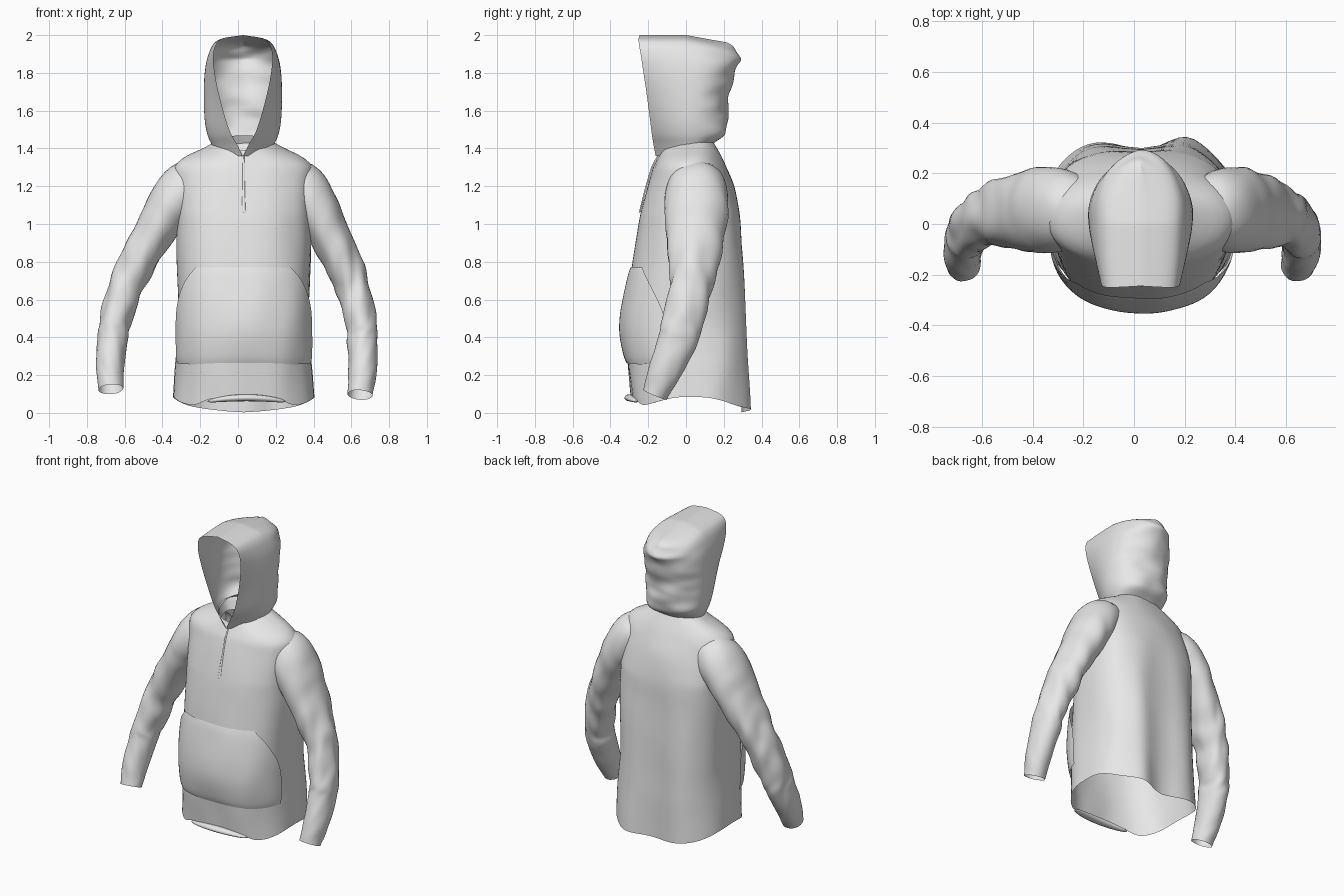
import bpy
import bmesh
import math
from mathutils import Vector, noise

if "Cube" in bpy.data.objects:
    bpy.data.objects.remove(bpy.data.objects["Cube"])

CX = 0.03  # the garment hangs slightly off centre

fabric = bpy.data.materials.new("light grey fabric")
fabric.diffuse_color = (0.8, 0.8, 0.8, 1)
fabric.use_nodes = True
fabric.node_tree.nodes["Principled BSDF"].inputs["Base Color"].default_value = fabric.diffuse_color


def sample(table, k):
    """Smooth interpolation of table rows, keyed by their first column."""
    n = len(table)
    k = min(max(k, table[0][0]), table[-1][0])
    i = 0
    while i < n - 2 and k > table[i + 1][0]:
        i += 1
    a, b = table[i], table[i + 1]
    p, q = table[max(i - 1, 0)], table[min(i + 2, n - 1)]
    h = b[0] - a[0]
    t = (k - a[0]) / h
    out = []
    for c in range(1, len(a)):
        m0 = (b[c] - p[c]) / (b[0] - p[0]) * h
        m1 = (q[c] - a[c]) / (q[0] - a[0]) * h
        out.append((2*t**3 - 3*t*t + 1) * a[c] + (t**3 - 2*t*t + t) * m0
                   + (3*t*t - 2*t**3) * b[c] + (t**3 - t*t) * m1)
    return out


def grid(name, rows, closed=False):
    """Skin rows of points into one smooth cloth surface."""
    bm = bmesh.new()
    vs = [[bm.verts.new(p) for p in r] for r in rows]
    n = len(rows[0])
    for lo, hi in zip(vs, vs[1:]):
        for j in range(n if closed else n - 1):
            k = (j + 1) % n
            bm.faces.new((lo[j], lo[k], hi[k], hi[j])).smooth = True
    bmesh.ops.remove_doubles(bm, verts=bm.verts, dist=0.0004)
    me = bpy.data.meshes.new(name)
    bm.to_mesh(me)
    bm.free()
    me.materials.append(fabric)
    ob = bpy.data.objects.new(name, me)
    bpy.context.collection.objects.link(ob)


def spaced(a, b, n):
    return [a + (b - a) * i / (n - 1) for i in range(n)]


def spow(v, e):
    return math.copysign(abs(v) ** e, v)


# Torso: height, half width, front y, back y
BODY = [(0.00, .375, -.29, .325), (.25, .36, -.31, .322), (.45, .345, -.325, .315),
        (.70, .35, -.295, .307), (.90, .355, -.265, .295), (1.05, .355, -.24, .285),
        (1.20, .365, -.205, .255), (1.30, .365, -.175, .215), (1.355, .31, -.155, .18),
        (1.395, .22, -.14, .15), (1.43, .15, -.13, .13)]
# Hem height by angle from the front
HEM = [(0, .085), (22, .075), (42, .042), (90, .085), (140, .035), (180, .003)]


def body(a, z, off=0.0):
    """Point on the torso; angle a is 0 at the front and 90 degrees at +x."""
    w, yf, yb = sample(BODY, z)
    s, c = math.sin(a), math.cos(a)
    e = 2 / 2.5 if c > 0 else 2 / 2.9
    if z > 1.05:  # shoulders are rounder than the waist
        e += (1 - e) * .8 * min(1, (z - 1.05) / .2)
    x = w * spow(s, e)
    y = .02 - (.02 - yf) * spow(c, e) if c > 0 else .02 - (yb - .02) * spow(c, e)
    if c < 0:  # draped folds down the back
        low = max(0, 1 - z / 1.2) * min(1, -c * 2)
        y += low * (.03 * math.exp(-((x - .18) / .08) ** 2)
                    + .01 * math.exp(-((x + .2) / .09) ** 2)
                    - .03 * math.exp(-(x / .1) ** 2))
    off += .006 * noise.noise(Vector((x * 7, y * 7, z * 3)))
    if z < .3:
        d = abs(math.degrees(math.atan2(s, c)))
        h = sample(HEM, d)[0]
        z = h + z * (.3 - h) / .3
    elif z > 1.3:
        z -= .03 * c * (z - 1.3) / .1  # neckline dips at the front
    return (CX + x + off * s, y - off * c, z)


angles = [2 * math.pi * j / 72 for j in range(72)]
grid("torso", [[body(a, z) for a in angles] for z in spaced(0, 1.43, 70)], True)

# Front pocket: height, half angle in degrees
POCKET = [(.25, 74), (.45, 75), (.53, 72), (.61, 65), (.70, 53), (.77, 40)]
rows = []
for z in spaced(.25, .77, 26):
    amax = math.radians(sample(POCKET, z)[0])
    puff = math.sin(math.pi * (z - .25) / .52) ** .7 if .25 < z < .77 else 0
    rows.append([body(t * amax, z, .006 + .022 * puff) for t in spaced(-1, 1, 40)])
grid("front_pocket", rows)

# Zip placket
grid("zip_placket", [[body(t, z, .003 + .008 * (t == 0)) for t in (-.012, 0, .012)]
                     for z in spaced(1.06, 1.39, 16)])

# Rolled fold at the front hem
rows = []
for t in spaced(-1, 1, 24):
    r = math.sqrt(max(0, 1 - t * t)) + .02
    rows.append([(.045 + .21 * t, -.298 + .04 * t * t - .028 * r * math.cos(b),
                  .08 - .02 * t * t - .018 * r * math.sin(b))
                 for b in [2 * math.pi * j / 12 for j in range(12)]])
grid("hem_fold", rows, True)

# Sleeves: step, centre x y z, radius across, radius in depth
SLEEVE = [(-1, .17, .045, 1.25, .09, .10), (0, .29, .055, 1.20, .138, .155),
          (1, .375, .055, 1.10, .13, .17),
          (2, .445, .052, .98, .112, .16), (3, .53, .042, .82, .1, .132),
          (4, .60, .025, .66, .092, .114), (5, .65, -.02, .48, .083, .108),
          (6, .662, -.05, .38, .08, .102), (7, .668, -.11, .24, .075, .088),
          (8, .66, -.165, .11, .066, .066)]


def sleeve(name, s):
    rows = []
    for k in spaced(-1, 8, 66):
        x, y, z, ra, rb = sample(SLEEVE, k)
        lo, hi = sample(SLEEVE, k - .1), sample(SLEEVE, k + .1)
        d = (Vector(hi[:3]) - Vector(lo[:3])).normalized()
        v = d.cross(Vector((0, 0, 1) if d.x > .9 else (1, 0, 0))).normalized()
        u = v.cross(d).normalized()
        if u.x < 0:
            u = -u
        if v.y > 0:
            v = -v
        shift = CX * min(1, 1 - k / 5.5)
        row = []
        for a in angles[::2]:
            b = a * s
            c, sn = math.cos(b), math.sin(b)
            # creases gather around the elbow
            amp = .004 + .014 * math.exp(-((k - 3.8) / 1.5) ** 2)
            f = amp * noise.noise(Vector((c * 1.2 + 5 * s, sn * 1.2, k * 1.6 + c)))
            p = Vector((x, y, z)) + u * c * (ra + f) + v * sn * (rb + f)
            row.append((s * p.x + shift, p.y, p.z - .015 * s * max(0, k) / 8))
        rows.append(row)
    grid(name, rows, True)


sleeve("right_sleeve", 1)
sleeve("left_sleeve", -1)

# Hood: height, half width, half opening, front y, back y
HOOD = [(1.36, .14, .002, -.16, .11), (1.42, .165, .03, -.172, .14),
        (1.47, .187, .06, -.18, .205), (1.55, .202, .09, -.19, .212),
        (1.70, .207, .13, -.21, .235), (1.82, .2, .152, -.228, .268),
        (1.90, .182, .155, -.24, .285), (1.96, .15, .135, -.25, .275),
        (1.985, .10, .09, -.25, .255), (2.0, 0, 0, -.245, .22)]
rows = []
for z in spaced(1.36, 1.95, 40) + [1.96, 1.968, 1.976, 1.983, 1.988, 1.992, 1.996, 2.0]:
    w, e, yf, yb = sample(HOOD, z)
    half = []
    for t in spaced(1, 0, 16)[:-1]:   # opening edge back to the widest point
        half.append((w + (e - w) * t * t, .04 + (yf - .04) * t))
    p = .9 + .3 * max(0, min(1, (z - 1.55) / .3))  # crown comes to a point behind
    for b in spaced(0, math.pi / 2, 18):  # round the back of the head
        half.append((w * math.cos(b) ** p if b < 1.57 else 0,
                     .04 + (yb - .04) * math.sin(b) ** .95))
    full = half + [(-x, y) for x, y in reversed(half[:-1])]
    row = []
    for x, y in full:
        f = max(0, min(1, (y + .05) / .2))  # wrinkles on the back only
        drop = .035 * max(0, y / .2) * max(0, min(1, (z - 1.85) / .12))
        y += f * .022 * noise.noise(Vector((x * 6, y * 3, z * 13)))
        row.append((CX - .004 + x, y, z - drop))
    rows.append(row)
grid("hood", rows)
